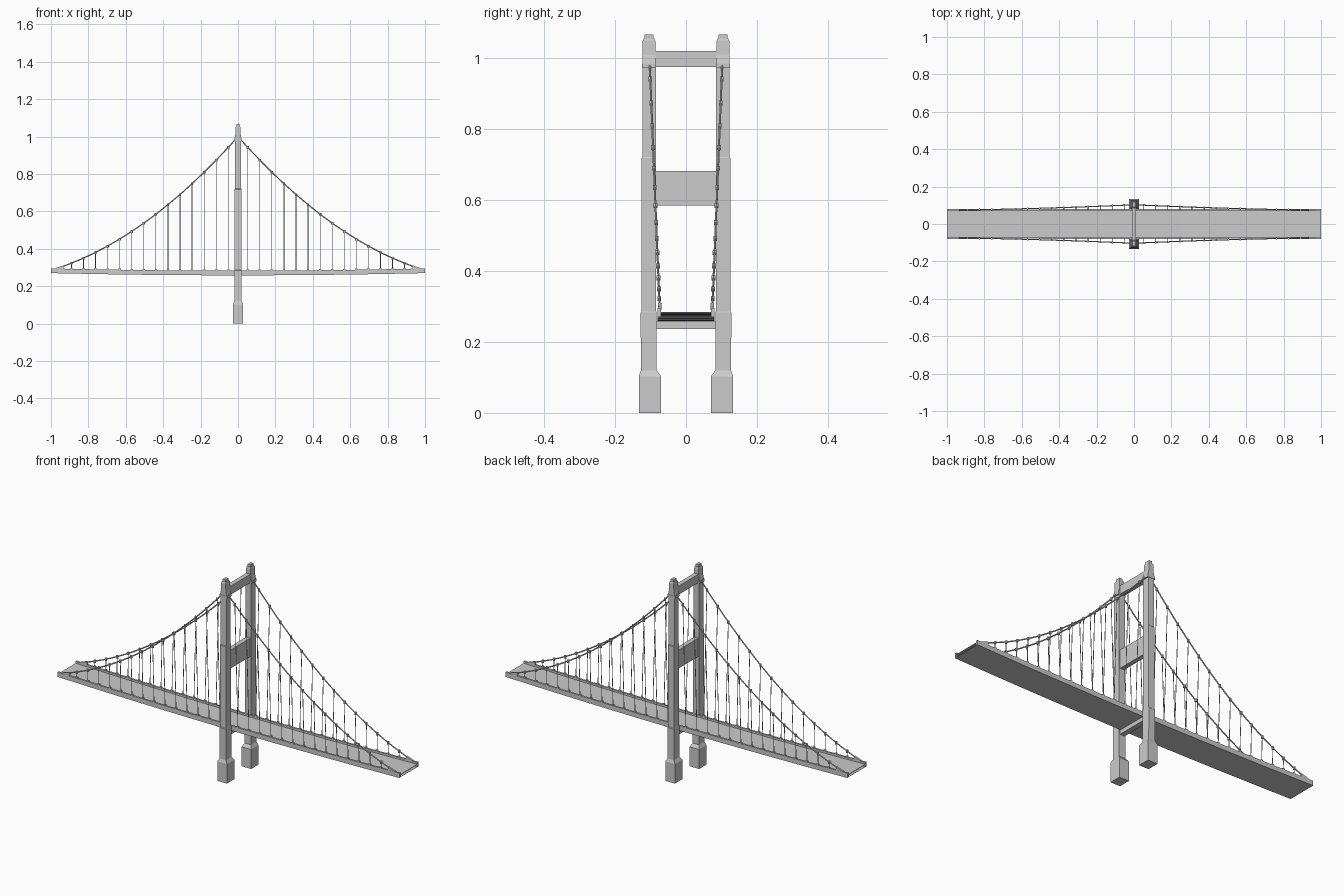
import bpy, bmesh, math
from mathutils import Vector

if "Cube" in bpy.data.objects:
    bpy.data.objects.remove(bpy.data.objects["Cube"])


def make(name, bm):
    bmesh.ops.recalc_face_normals(bm, faces=bm.faces)
    me = bpy.data.meshes.new(name)
    bm.to_mesh(me)
    bm.free()
    ob = bpy.data.objects.new(name, me)
    bpy.context.collection.objects.link(ob)
    return ob


def loft(bm, rings):
    loops = [[bm.verts.new(p) for p in r] for r in rings]
    n = len(loops[0])
    for a, b in zip(loops, loops[1:]):
        for i in range(n):
            j = (i + 1) % n
            bm.faces.new((a[i], a[j], b[j], b[i]))
    bm.faces.new(loops[0][::-1])
    bm.faces.new(loops[-1])


def box(bm, x0, x1, y0, y1, z0, z1):
    loft(bm, [[(x0, y0, z), (x1, y0, z), (x1, y1, z), (x0, y1, z)] for z in (z0, z1)])


def tube(bm, pts, r, n=6):
    pts = [Vector(p) for p in pts]
    rings = []
    for i, p in enumerate(pts):
        d = (pts[min(i + 1, len(pts) - 1)] - pts[max(i - 1, 0)]).normalized()
        u = d.cross(Vector((0, 1, 0))).normalized()
        v = d.cross(u)
        rings.append([p + r * (u * math.cos(k * math.tau / n) + v * math.sin(k * math.tau / n))
                      for k in range(n)])
    loft(bm, rings)


def mirror(ob, x, y):
    m = ob.modifiers.new("mirror", "MIRROR")
    m.use_axis = (x, y, False)
    m.use_mirror_merge = False


# Tower leg: z, half depth in x, inner y, outer y
leg = [(0, .028, .070, .133), (.103, .028, .070, .133), (.12, .019, .083, .127),
       (.283, .019, .083, .128), (.286, .018, .084, .125), (.718, .018, .084, .125),
       (.721, .017, .085, .122), (.975, .017, .085, .122), (.977, .022, .085, .122),
       (1.01, .014, .086, .122), (1.048, .013, .086, .122), (1.055, .011, .089, .119)]
bm = bmesh.new()
loft(bm, [[(-h, a, z), (h, a, z), (h, b, z), (-h, b, z)] for z, h, a, b in leg])
mirror(make("tower_leg", bm), False, True)

# Leg caps and cable saddles
bm = bmesh.new()
box(bm, -.008, .008, .092, .117, 1.055, 1.067)
mirror(make("leg_cap", bm), False, True)
bm = bmesh.new()
box(bm, -.022, .022, .085, .124, .973, .985)
mirror(make("cable_saddle", bm), False, True)

# Cross beams between the legs
for name, z0, z1, h in (("top_beam", .975, 1.02, .012), ("middle_beam", .585, .682, .012),
                        ("lower_beam", .236, .257, .014)):
    bm = bmesh.new()
    box(bm, -h, h, -.087, .087, z0, z1)
    make(name, bm)


# Sagging hollow deck, heights given at the middle
def sag(x):
    return .012 * x * x


def strip(name, y0, y1, z0, z1):
    bm = bmesh.new()
    xs = [-1 + i / 8 for i in range(17)]
    loft(bm, [[(x, y, z + sag(x)) for y, z in ((y0, z0), (y1, z0), (y1, z1), (y0, z1))] for x in xs])
    return make(name, bm)


strip("road_surface", -.071, .071, .271, .273)
strip("deck_underside", -.08, .08, .258, .260)
mirror(strip("deck_side", .070, .080, .258, .283), False, True)


# Main cables, drooping and leaning inwards to the deck
def cable(x):
    z = 1.0 - 1.125 * x + .41 * x * x
    return Vector((x, .074 + .029 * (z - .29) / .71, z))


END = .965
bm = bmesh.new()
tube(bm, [cable(END * i / 24) for i in range(25)], .0032)
mirror(make("main_cable", bm), True, True)

# Hangers with clamps on the cable and sockets on the deck
hang, clamp, socket = bmesh.new(), bmesh.new(), bmesh.new()
for i in range(14):
    x = .052 + .0645 * i
    p = cable(x)
    foot = Vector((x, .075, .283 + sag(x)))
    tube(hang, [foot, p], .0018)
    tube(clamp, [p - Vector((0, 0, .008)), p + Vector((0, 0, .006))], .0062)
    box(socket, x - .006, x + .006, .071, .079, foot.z - .004, foot.z + .006)
mirror(make("hanger", hang), True, True)
mirror(make("cable_clamp", clamp), True, True)
mirror(make("hanger_socket", socket), True, True)

# Cable anchors at the deck ends
bm = bmesh.new()
loft(bm, [[(.93, y, .29), (.975, y, .29), (.972, y, .298), (.935, y, .31)] for y in (.069, .079)])
mirror(make("cable_anchor", bm), True, True)
